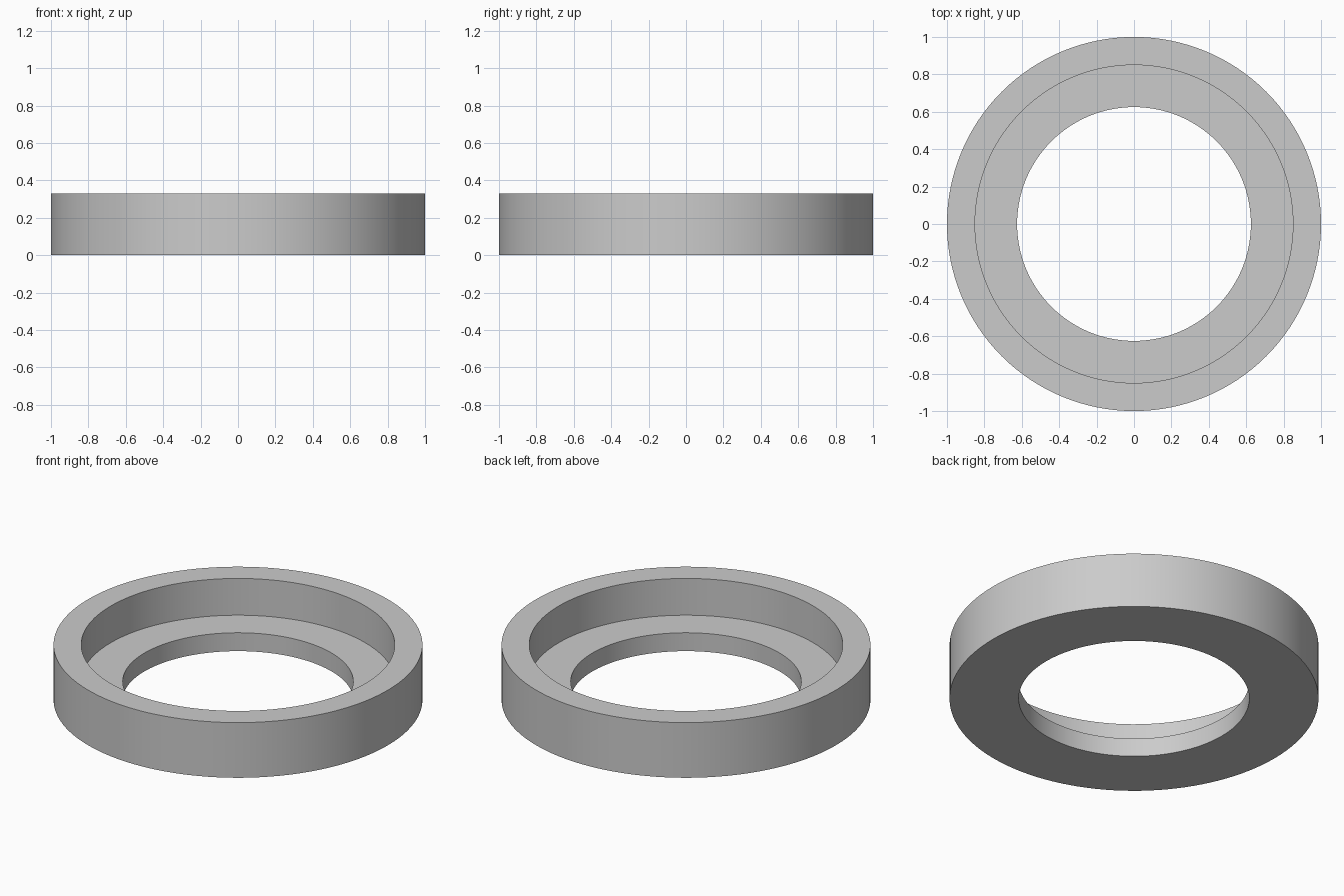
import bpy
import bmesh
from math import cos, sin, tau

cube = bpy.data.objects.get("Cube")
if cube:
    bpy.data.objects.remove(cube, do_unlink=True)

SEGMENTS = 128
HEIGHT, LEDGE = 0.33, 0.11
OUTER, RECESS, BORE = 1.0, 0.85, 0.625

# Plain grey material
grey = bpy.data.materials.new("light grey")
grey.use_nodes = True
colour = (0.6, 0.6, 0.6, 1)
grey.diffuse_color = colour
grey.node_tree.nodes["Principled BSDF"].inputs["Base Color"].default_value = colour

# Stepped cross-section, counter-clockwise from the bottom of the bore
profile = [(BORE, 0), (OUTER, 0), (OUTER, HEIGHT),
           (RECESS, HEIGHT), (RECESS, LEDGE), (BORE, LEDGE)]

# Sweep the cross-section into a closed ring
bm = bmesh.new()
rings = []
for i in range(SEGMENTS):
    a = tau * i / SEGMENTS
    rings.append([bm.verts.new((r * cos(a), r * sin(a), z)) for r, z in profile])
for i, ring in enumerate(rings):
    following = rings[(i + 1) % SEGMENTS]
    for j in range(len(profile)):
        k = (j + 1) % len(profile)
        bm.faces.new((ring[j], following[j], following[k], ring[k]))
bmesh.ops.recalc_face_normals(bm, faces=bm.faces)

mesh = bpy.data.meshes.new("stepped_ring")
bm.to_mesh(mesh)
bm.free()
mesh.materials.append(grey)
ring_object = bpy.data.objects.new("stepped_ring", mesh)
bpy.context.collection.objects.link(ring_object)

# Smooth walls with crisp edges
bpy.context.view_layer.objects.active = ring_object
ring_object.select_set(True)
bpy.ops.object.shade_smooth_by_angle()
